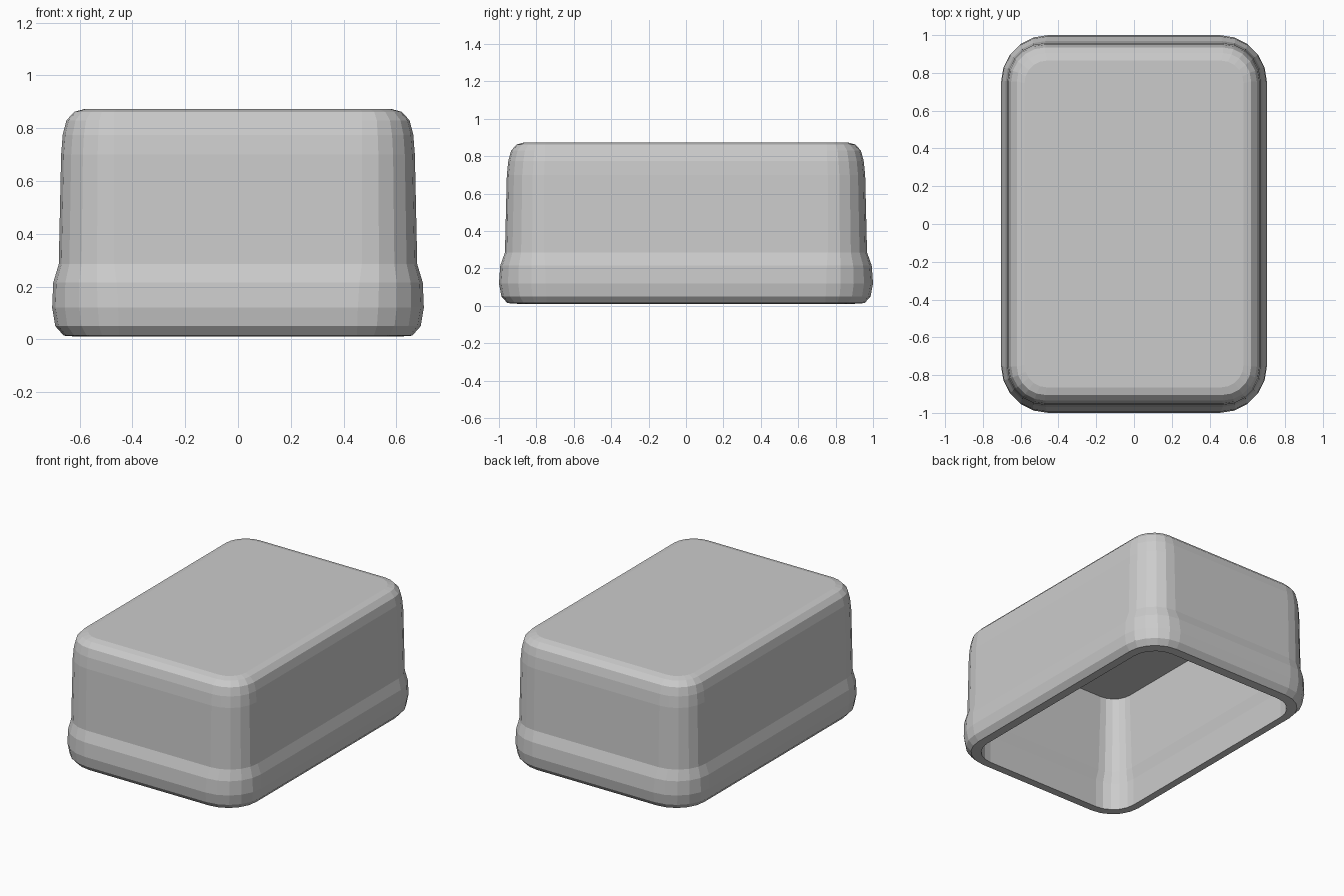
import bpy, bmesh, math

if "Cube" in bpy.data.objects:
    bpy.data.objects.remove(bpy.data.objects["Cube"])


def ring(bm, hx, hy, r, z, seg):
    """Rounded rectangle loop of vertices at height z."""
    verts = []
    for k, (sx, sy) in enumerate([(1, 1), (-1, 1), (-1, -1), (1, -1)]):
        for i in range(seg + 1):
            a = math.radians(90 * (k + i / seg))
            verts.append(bm.verts.new((sx * (hx - r) + r * math.cos(a),
                                       sy * (hy - r) + r * math.sin(a), z)))
    return verts


bm = bmesh.new()
SEG = 5

# Cross-section from the outer top, down the wall, round the lip, up inside
# (half width, half depth, corner radius, height)
profile = [
    (0.580, 0.865, 0.12, 0.873),
    (0.620, 0.905, 0.15, 0.862),
    (0.650, 0.935, 0.18, 0.830),
    (0.664, 0.950, 0.195, 0.775),
    (0.670, 0.958, 0.20, 0.70),
    (0.679, 0.968, 0.21, 0.285),
    (0.700, 0.993, 0.24, 0.215),
    (0.704, 1.000, 0.25, 0.12),
    (0.692, 0.987, 0.24, 0.05),
    (0.660, 0.955, 0.21, 0.014),
    (0.605, 0.895, 0.17, 0.010),
    (0.605, 0.895, 0.17, 0.20),
    (0.595, 0.880, 0.15, 0.28),
    (0.585, 0.870, 0.13, 0.81),
]
rings = [ring(bm, *p, SEG) for p in profile]
for a, b in zip(rings, rings[1:]):
    n = len(a)
    for i in range(n):
        j = (i + 1) % n
        bm.faces.new((a[i], b[i], b[j], a[j]))

# Flat lid and flat cavity ceiling
bm.faces.new(rings[0])
bm.faces.new(rings[-1][::-1])
bmesh.ops.recalc_face_normals(bm, faces=bm.faces)

mesh = bpy.data.meshes.new("hollow_cover")
bm.to_mesh(mesh)
bm.free()
cover = bpy.data.objects.new("hollow_cover", mesh)
bpy.context.collection.objects.link(cover)
